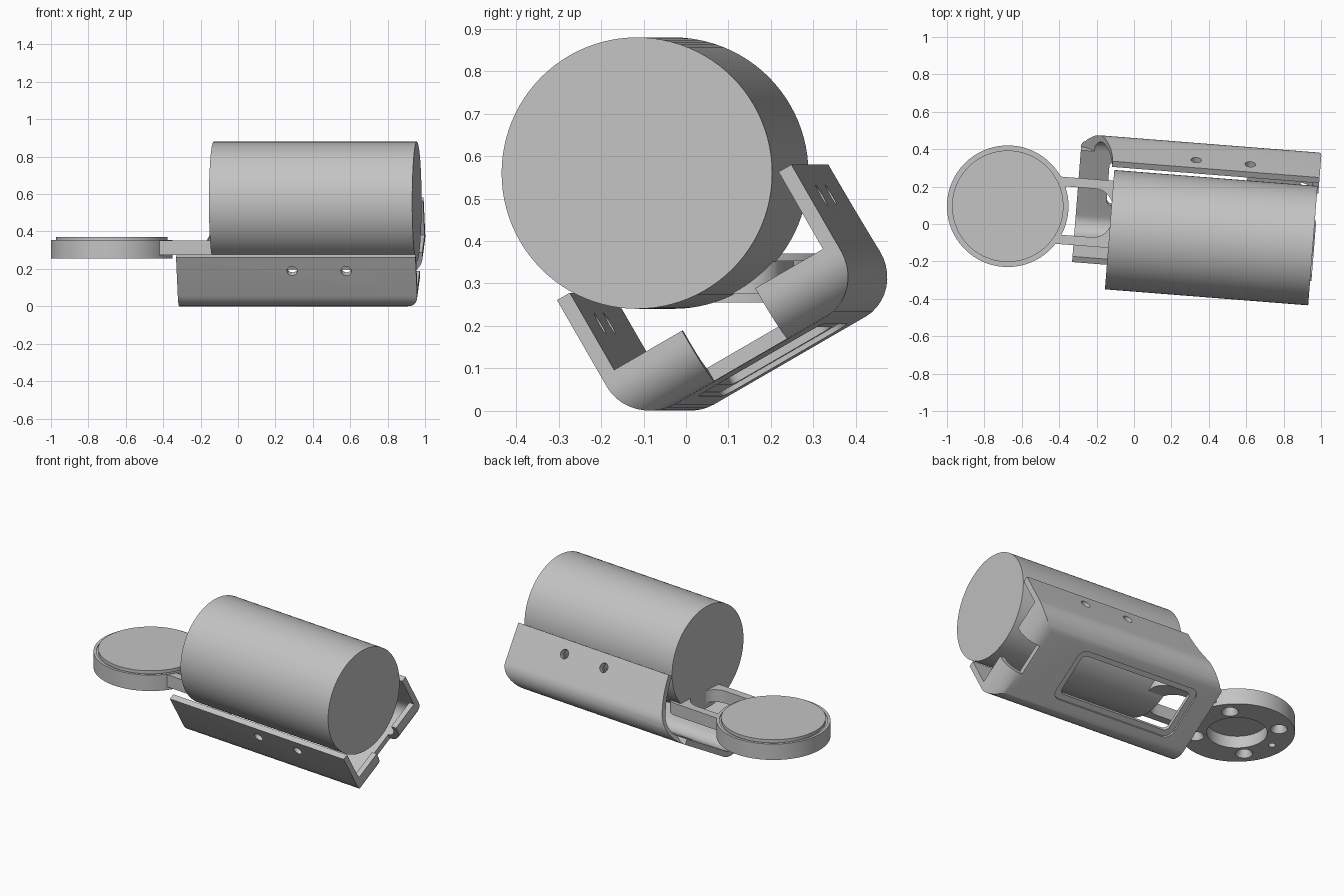
import bpy, bmesh, math
from mathutils import Matrix, Vector

if "Cube" in bpy.data.objects:
    bpy.data.objects.remove(bpy.data.objects["Cube"], do_unlink=True)

grey = bpy.data.materials.new("neutral grey")
grey.use_nodes = True
tone = (0.55, 0.55, 0.55, 1)
grey.diffuse_color = tone
grey.node_tree.nodes["Principled BSDF"].inputs["Base Color"].default_value = tone

YAW = Matrix.Rotation(math.radians(-4.5), 4, 'Z')
CRADLE = Matrix.Translation((0.97, -0.034, 0.015)) @ YAW @ Matrix.Rotation(math.radians(30), 4, 'X')
HEAD = Matrix.Translation((-0.675, 0.095, 0)) @ YAW


def finish(name, bm, frame=Matrix()):
    bmesh.ops.recalc_face_normals(bm, faces=bm.faces)
    mesh = bpy.data.meshes.new(name)
    bm.to_mesh(mesh)
    bm.free()
    mesh.materials.append(grey)
    ob = bpy.data.objects.new(name, mesh)
    ob.matrix_world = frame
    bpy.context.collection.objects.link(ob)
    return ob


def box(name, lo, hi, frame, radius=0, rule=None, segments=8):
    """Box between two corners; edges chosen by rule are rounded."""
    bm = bmesh.new()
    bmesh.ops.create_cube(bm, size=1)
    lo, hi = Vector(lo), Vector(hi)
    for v in bm.verts:
        v.co = Vector([lo[i] + (v.co[i] + 0.5) * (hi[i] - lo[i]) for i in range(3)])
    if rule:
        edges = [e for e in bm.edges if rule(e)]
        bmesh.ops.bevel(bm, geom=edges, offset=radius, segments=segments,
                        profile=0.5, affect='EDGES')
    return finish(name, bm, frame)


def drum(name, centre, radius, depth, frame, axis='Z', radius2=None, sides=64):
    bm = bmesh.new()
    bmesh.ops.create_cone(bm, cap_ends=True, segments=sides, radius1=radius,
                          radius2=radius if radius2 is None else radius2, depth=depth)
    turn = {'X': Matrix.Rotation(math.pi / 2, 4, 'Y'),
            'Y': Matrix.Rotation(math.pi / 2, 4, 'X'), 'Z': Matrix()}[axis]
    bm.transform(Matrix.Translation(centre) @ turn)
    return finish(name, bm, frame)


def combine(ob, tool, operation='DIFFERENCE'):
    mod = ob.modifiers.new("cut", 'BOOLEAN')
    mod.operation, mod.object, mod.solver = operation, tool, 'EXACT'
    tool.hide_render = True
    bpy.context.view_layer.update()
    deps = bpy.context.evaluated_depsgraph_get()
    mesh = bpy.data.meshes.new_from_object(ob.evaluated_get(deps))
    ob.modifiers.clear()
    ob.data = mesh
    bpy.data.objects.remove(tool, do_unlink=True)


def smooth(ob):
    bpy.ops.object.select_all(action='DESELECT')
    ob.select_set(True)
    bpy.context.view_layer.objects.active = ob
    bpy.ops.object.shade_smooth_by_angle(angle=math.radians(30))


def upright(e):
    a, b = (v.co for v in e.verts)
    return abs(a.z - b.z) > 0.01


def folded(near, floor):
    """Both long floor edges and the floor edge at the near end."""
    def rule(e):
        a, b = (v.co for v in e.verts)
        low = abs(a.z - floor) < 1e-4 and abs(b.z - floor) < 1e-4
        along = abs(a.x - b.x) > 0.01
        return low and (along or abs(a.x - near) < 1e-4)
    return rule


# Main barrel
barrel = drum("barrel", (0, 0, 0), 0.32, 1.09,
              Matrix.Translation((0.413, -0.073, 0.56)) @ YAW, 'X', sides=96)

# Cradle shell: rounded trough with a low wall at the near end
T, R, LEFT, RIGHT, MID = 0.035, 0.112, -0.112, 0.528, 0.208
cradle = box("cradle", (-1.284, LEFT, 0), (0, RIGHT, 0.348), CRADLE, R, folded(0, 0), 10)
combine(cradle, box("cavity", (-1.5, LEFT + T, T), (-T, RIGHT - T, 0.6), CRADLE,
                    R - T, folded(-T, T), 10))
combine(cradle, box("end_opening", (-0.25, LEFT + T, 0.138), (0.1, RIGHT - T, 0.6), CRADLE))
combine(cradle, box("end_notch", (-0.1, MID - 0.1, -0.1), (0.1, MID + 0.1, 0.5), CRADLE))

# Framed window in the floor
combine(cradle, box("frame_recess", (-1.16, MID - 0.17, -0.1), (-0.35, MID + 0.17, 0.012),
                    CRADLE, 0.05, upright))
combine(cradle, box("window", (-1.125, MID - 0.135, -0.1), (-0.385, MID + 0.135, 0.1),
                    CRADLE, 0.03, upright))

# Screw holes through both side walls
for x in (-0.375, -0.665):
    combine(cradle, drum("screw_hole", (x, MID, 0.265), 0.028, 1.2, CRADLE, 'Y', sides=32))

# Swept cut at the far end of the upper wall
bm = bmesh.new()
arc = [(-1.11 - 0.174 * (1 - math.cos(t)), 0.37 - 0.37 * math.sin(t))
       for t in (i * math.pi / 24 for i in range(13))]
outline = [(-1.11, 0.5)] + arc + [(-1.4, 0), (-1.4, 0.5)]
face = bm.faces.new([bm.verts.new((x, 0.4, z)) for x, z in outline])
side = bmesh.ops.extrude_face_region(bm, geom=[face])["geom"]
bmesh.ops.translate(bm, vec=(0, 0.3, 0),
                    verts=[g for g in side if isinstance(g, bmesh.types.BMVert)])
combine(cradle, finish("sweep", bm, CRADLE))

# Round head with a forked neck that runs into the barrel
head = drum("round_head", (0, 0, 0.305), 0.325, 0.1, HEAD, sides=96)
neck = box("neck", (0.2, -0.18, 0.275), (0.66, 0.18, 0.352), HEAD, 0.08,
           lambda e: upright(e) and e.verts[0].co.x > 0.5)
combine(neck, box("neck_gap", (0.1, -0.13, 0.2), (0.56, 0.13, 0.5), HEAD, 0.1,
                  lambda e: upright(e) and e.verts[0].co.x > 0.5))
combine(head, neck, 'UNION')

# Underside pocket, countersunk holes and pin hole
combine(head, drum("pocket", (0, 0, 0.25), 0.17, 0.16, HEAD))
for i in range(4):
    a = math.pi / 4 + i * math.pi / 2
    x, y = 0.238 * math.cos(a), 0.238 * math.sin(a)
    combine(head, drum("countersink", (x, y, 0.27), 0.054, 0.05, HEAD, radius2=0.028, sides=32))
    combine(head, drum("bore", (x, y, 0.28), 0.028, 0.12, HEAD, sides=32))
combine(head, drum("pin_hole", (-0.24, 0, 0.25), 0.02, 0.1, HEAD, sides=24))

# Groove and raised lid on top
combine(head, drum("lid_groove", (0, 0, 0.4), 0.308, 0.1, HEAD, sides=96))
lid = drum("lid", (0, 0, 0.36), 0.298, 0.02, HEAD, sides=96)

for ob in (barrel, cradle, head, lid):
    smooth(ob)
